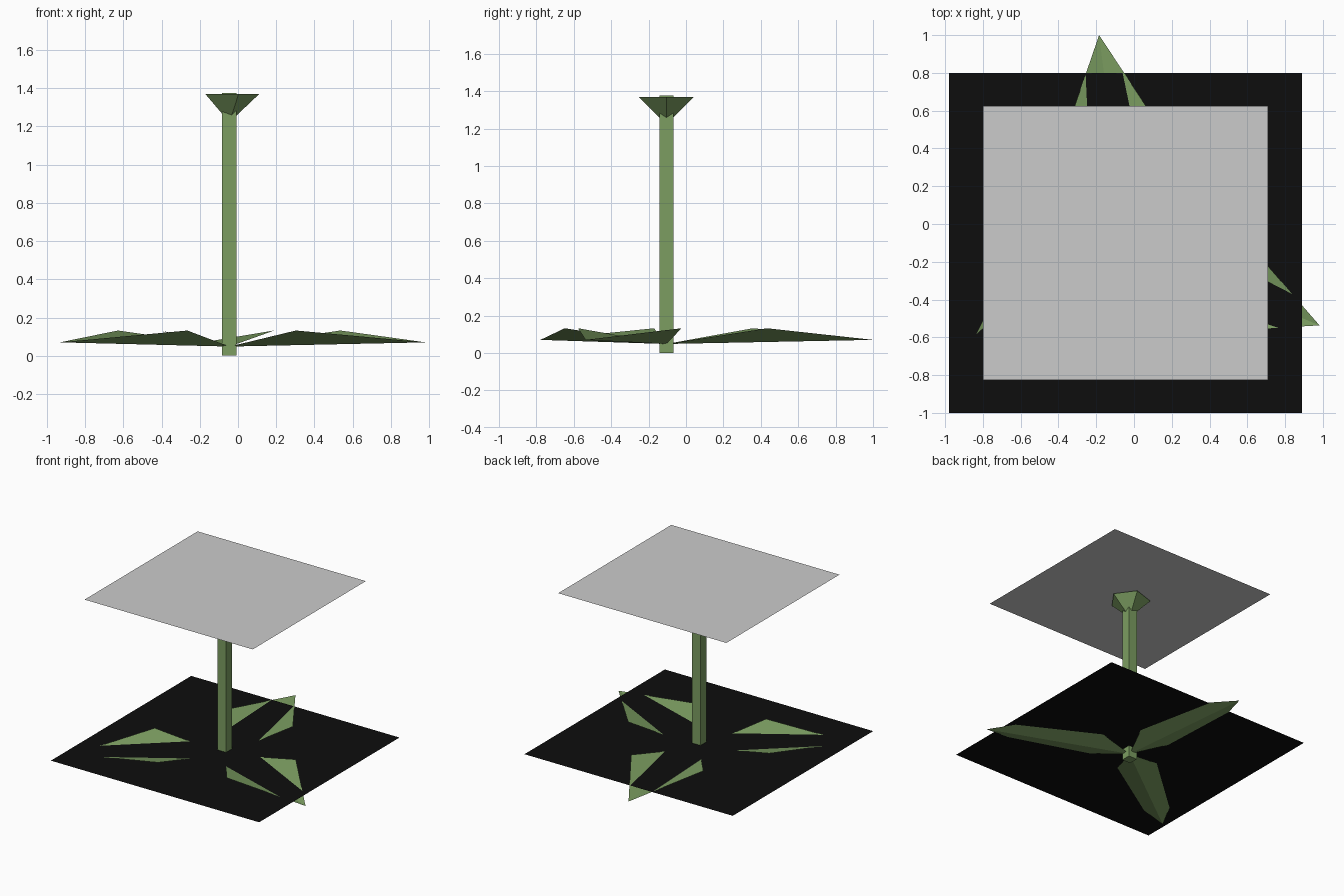
import bpy
from math import cos, sin, radians, tau

if "Cube" in bpy.data.objects:
    bpy.data.objects.remove(bpy.data.objects["Cube"])

CX, CY = -0.045, -0.105   # stem axis


def material(name, rgb):
    m = bpy.data.materials.new(name)
    m.diffuse_color = (*rgb, 1)
    m.use_nodes = True
    m.node_tree.nodes["Principled BSDF"].inputs["Base Color"].default_value = m.diffuse_color
    return m


green = material("leaf_green", (0.2, 0.34, 0.12))
black = material("soil_black", (0.004, 0.004, 0.004))


def mesh_object(name, verts, faces, mat=None):
    me = bpy.data.meshes.new(name)
    me.from_pydata(verts, [], faces)
    ob = bpy.data.objects.new(name, me)
    bpy.context.collection.objects.link(ob)
    if mat:
        me.materials.append(mat)
    return ob


def sheet(name, x0, x1, y0, y1, z, mat=None):
    return mesh_object(name, [(x0, y0, z), (x1, y0, z), (x1, y1, z), (x0, y1, z)],
                       [(0, 1, 2, 3)], mat)


# Square stem
H = 1.376
bpy.ops.mesh.primitive_cube_add(size=1, location=(CX, CY, H / 2))
stem = bpy.context.object
stem.name = "stem"
stem.scale = (0.076, 0.076, H)
stem.data.materials.append(green)

# Five-sided calyx under the flower head, pointing down into the stem
N, R = 5, 0.155
rim = [(CX + R * cos(tau * i / N), CY + R * sin(tau * i / N), 1.369) for i in range(N)]
mesh_object("calyx", rim + [(CX, CY, 1.222)],
            [tuple(range(N))] + [((i + 1) % N, i, N) for i in range(N)], green)

# Three V-folded leaves around the stem: root, right edge, tip, left edge
for k in range(3):
    a = radians(97.2 + 120 * k)
    profile = [(0, 0, 0.048), (0.504, -0.3, 0.132), (1.114, 0, 0.07), (0.504, 0.3, 0.132)]
    verts = [(CX + u * cos(a) - v * sin(a), CY + u * sin(a) + v * cos(a), z)
             for u, v, z in profile]
    mesh_object(f"leaf_{k + 1}", verts, [(0, 1, 2), (0, 2, 3)], green)

# Flat flower head sheet and dark ground sheet
sheet("flower_sheet", -0.80, 0.71, -0.825, 0.625, 1.378)
sheet("ground_sheet", -0.98, 0.89, -1.0, 0.80, 0.09, black)
